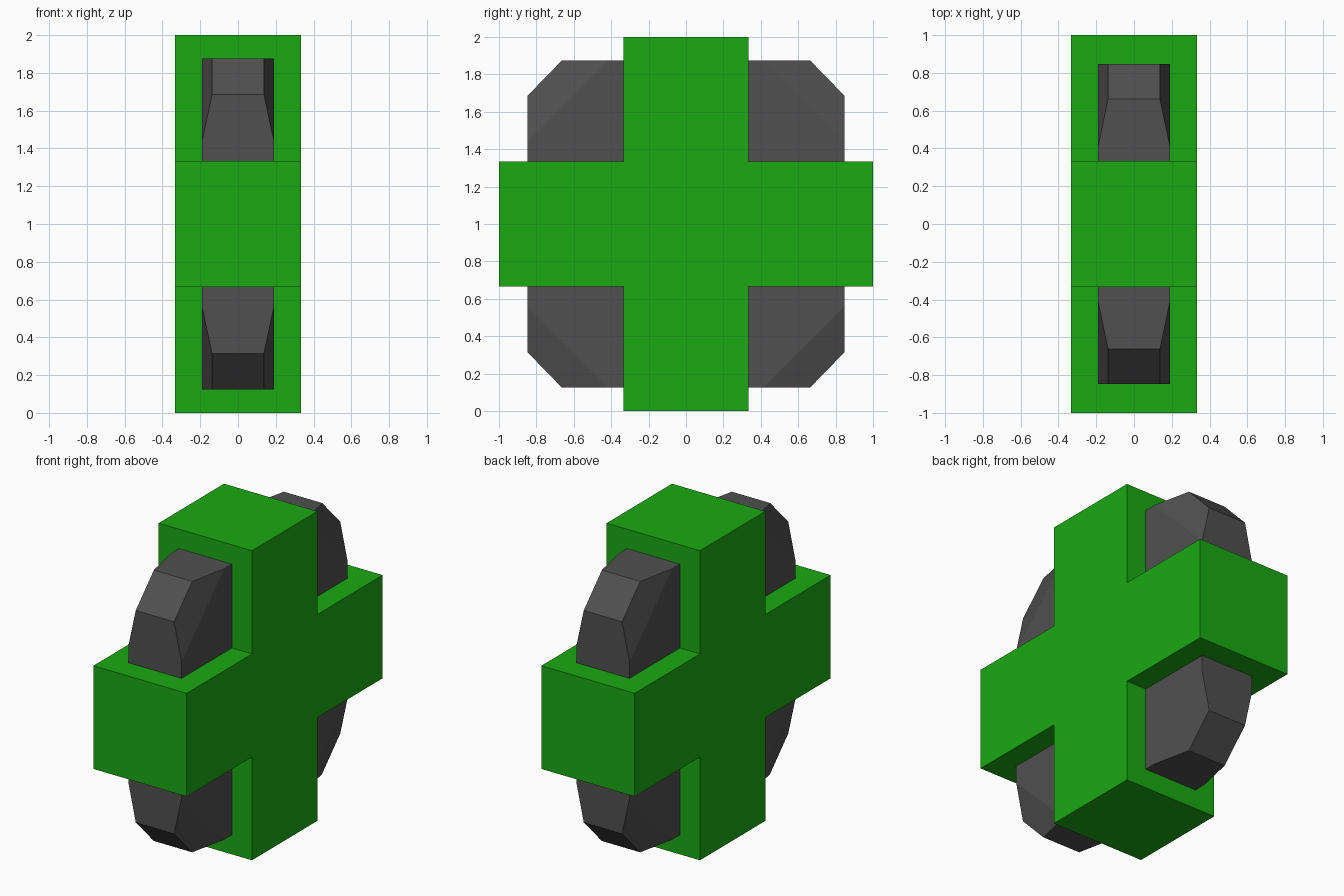
import bpy, bmesh
from itertools import product

if "Cube" in bpy.data.objects:
    bpy.data.objects.remove(bpy.data.objects["Cube"])


def finish(bm, name, color):
    bmesh.ops.recalc_face_normals(bm, faces=bm.faces[:])
    mesh = bpy.data.meshes.new(name)
    bm.to_mesh(mesh)
    bm.free()
    mat = bpy.data.materials.new(name + "_paint")
    mat.diffuse_color = color
    mat.use_nodes = True
    mat.node_tree.nodes["Principled BSDF"].inputs["Base Color"].default_value = mat.diffuse_color
    mesh.materials.append(mat)
    obj = bpy.data.objects.new(name, mesh)
    obj.location.z = 1
    bpy.context.collection.objects.link(obj)
    return obj


# Green cross: plus-shaped profile in the YZ plane, extruded along X
a, b = 1 / 3, 1.0
profile = [(a, a), (a, b), (-a, b), (-a, a), (-b, a), (-b, -a),
           (-a, -a), (-a, -b), (a, -b), (a, -a), (b, -a), (b, a)]
bm = bmesh.new()
face = bm.faces.new([bm.verts.new((-a, y, z)) for y, z in profile])
ext = bmesh.ops.extrude_face_region(bm, geom=[face])
moved = [v for v in ext["geom"] if isinstance(v, bmesh.types.BMVert)]
bmesh.ops.translate(bm, verts=moved, vec=(2 * a, 0, 0))
finish(bm, "cross_frame", (0.01, 0.4, 0.006, 1))

# Dark core: chamfered block whose corners taper thinner, mirrored hull of one octant
octant = [(0.19, 0.848, 0.44), (0.19, 0.413, 0.875),
          (0.137, 0.848, 0.685), (0.137, 0.663, 0.875)]
bm = bmesh.new()
for (x, y, z), (sx, sy, sz) in product(octant, product((-1, 1), repeat=3)):
    bm.verts.new((x * sx, y * sy, z * sz))
bmesh.ops.convex_hull(bm, input=bm.verts[:])
bmesh.ops.dissolve_limit(bm, angle_limit=0.03, verts=bm.verts[:], edges=bm.edges[:])
finish(bm, "tapered_core", (0.08, 0.08, 0.08, 1))
